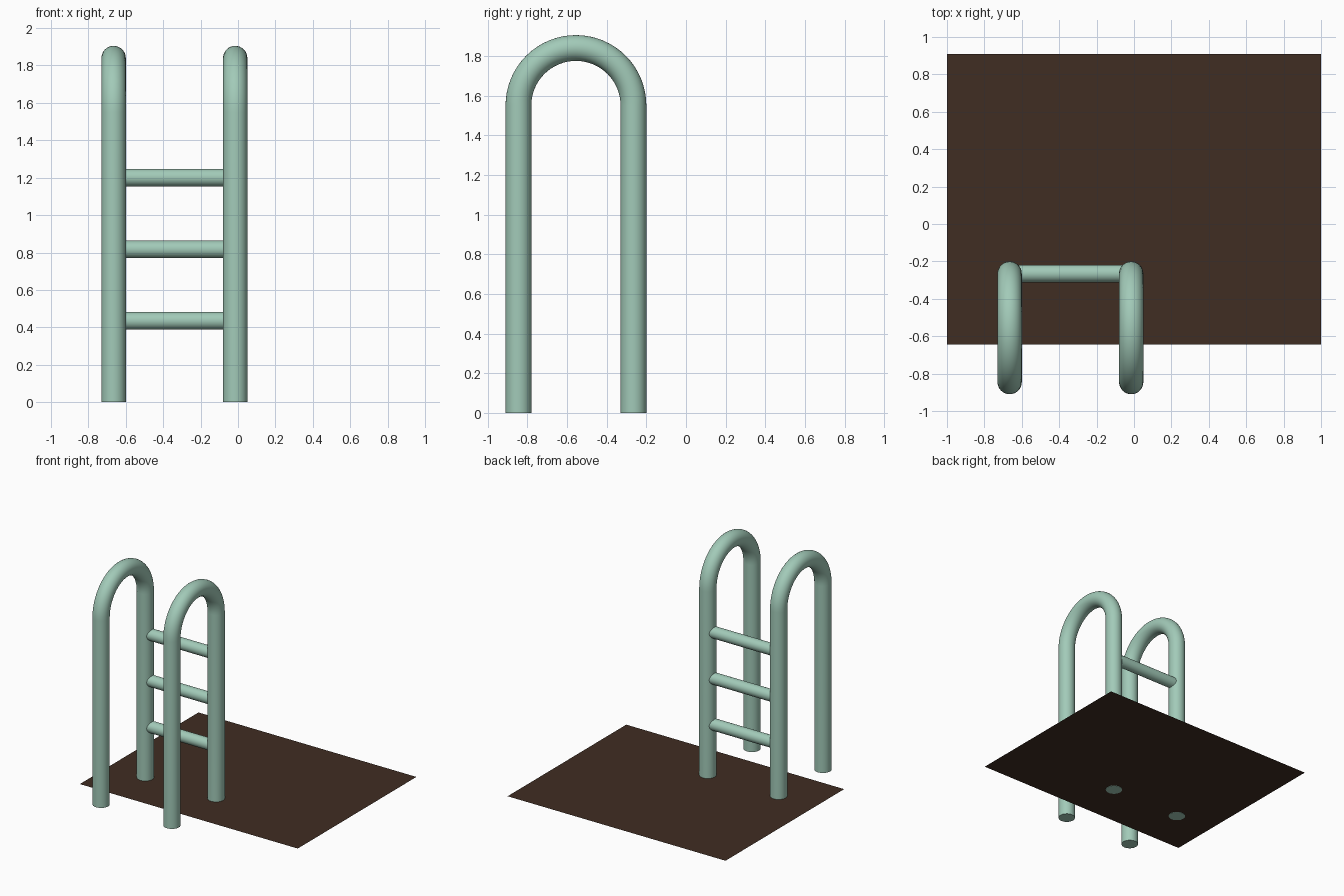
import bpy, bmesh, math
from mathutils import Vector

if "Cube" in bpy.data.objects:
    bpy.data.objects.remove(bpy.data.objects["Cube"])

RAIL_X = (-0.665, -0.015)
RAIL_R, RUNG_R = 0.065, 0.047
ARCH_Y, ARCH_Z, ARCH_R = -0.555, 1.55, 0.29
SIDES, ARC_STEPS = 32, 32


def material(name, rgb):
    m = bpy.data.materials.new(name)
    m.diffuse_color = (*rgb, 1.0)
    m.use_nodes = True
    m.node_tree.nodes["Principled BSDF"].inputs["Base Color"].default_value = m.diffuse_color
    return m


green = material("pale green", (0.36, 0.59, 0.48))
brown = material("dark brown", (0.051, 0.026, 0.016))


def make_object(name, bm, mat):
    bmesh.ops.recalc_face_normals(bm, faces=bm.faces)
    mesh = bpy.data.meshes.new(name)
    bm.to_mesh(mesh)
    bm.free()
    mesh.materials.append(mat)
    ob = bpy.data.objects.new(name, mesh)
    bpy.context.collection.objects.link(ob)
    return ob


def smooth(ob):
    bpy.ops.object.select_all(action='DESELECT')
    ob.select_set(True)
    bpy.context.view_layer.objects.active = ob
    bpy.ops.object.shade_smooth_by_angle(angle=math.radians(40))


def tube(name, path, radius, side):
    """Capped tube along (point, tangent) pairs; side is perpendicular to all tangents."""
    bm = bmesh.new()
    rings = []
    for p, t in path:
        n = side.cross(t)
        ring = []
        for i in range(SIDES):
            a = 2 * math.pi * i / SIDES
            ring.append(bm.verts.new(p + radius * (math.cos(a) * side + math.sin(a) * n)))
        rings.append(ring)
    for r0, r1 in zip(rings, rings[1:]):
        for i in range(SIDES):
            j = (i + 1) % SIDES
            bm.faces.new((r0[i], r0[j], r1[j], r1[i]))
    bm.faces.new(rings[0])
    bm.faces.new(rings[-1])
    smooth(make_object(name, bm, green))


# Arched side rails: straight leg, half circle, straight leg
X, Z = Vector((1, 0, 0)), Vector((0, 0, 1))
for label, x in zip(("left", "right"), RAIL_X):
    path = [(Vector((x, ARCH_Y - ARCH_R, 0)), Z)]
    for k in range(ARC_STEPS + 1):
        a = math.pi * (1 - k / ARC_STEPS)
        c, s = math.cos(a), math.sin(a)
        path.append((Vector((x, ARCH_Y + ARCH_R * c, ARCH_Z + ARCH_R * s)), Vector((0, s, -c))))
    path.append((Vector((x, ARCH_Y + ARCH_R, 0)), -Z))
    tube(f"{label}_rail", path, RAIL_R, X)

# Rungs between the back legs
for n, z in enumerate((0.435, 0.817, 1.2), 1):
    y = ARCH_Y + ARCH_R
    tube(f"rung_{n}", [(Vector((x, y, z)), X) for x in RAIL_X], RUNG_R, Z)

# Ground panel, a hair above the leg ends
bm = bmesh.new()
corners = ((-1, -0.645), (1, -0.645), (1, 0.91), (-1, 0.91))
bm.faces.new([bm.verts.new((x, y, 0.002)) for x, y in corners])
make_object("base_panel", bm, brown)
